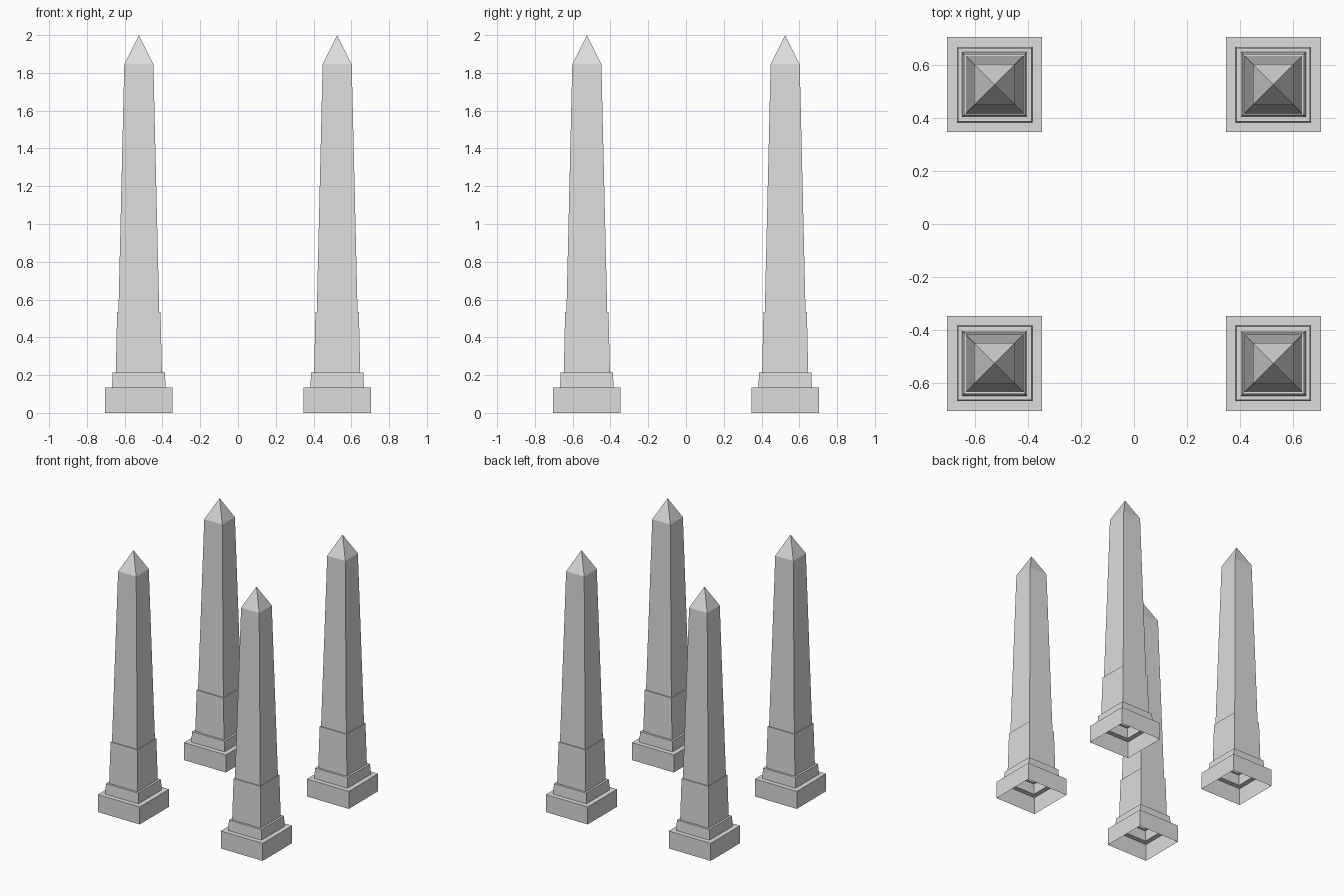
import bpy
import bmesh

cube = bpy.data.objects.get("Cube")
if cube:
    bpy.data.objects.remove(cube, do_unlink=True)

# Pale grey stone
stone = bpy.data.materials.new("grey_stone")
stone.use_nodes = True
color = (0.72, 0.72, 0.72, 1)
stone.diffuse_color = color
stone.node_tree.nodes["Principled BSDF"].inputs["Base Color"].default_value = color

CENTRE = 0.525  # distance of each obelisk from the middle, along x and y

# Each part: (half width, height) of its square rings, bottom to top.
# The last ring closes the ledge against the part above; the underside is open.
PARTS = {
    "base": [(0.179, 0), (0.179, 0.135), (0.142, 0.135)],
    "plinth": [(0.142, 0.135), (0.138, 0.215), (0.122, 0.215)],
    "pedestal": [(0.122, 0.215), (0.115, 0.533), (0.108, 0.533)],
    "shaft": [(0.108, 0.533), (0.077, 1.846)],
    "pyramid_cap": [(0.077, 1.846), (0, 2)],
}


def square_loft(name, rings):
    """Join square rings with flat faces; a zero-width ring is an apex."""
    bm = bmesh.new()
    loops = []
    for half, z in rings:
        corners = [(-1, -1), (1, -1), (1, 1), (-1, 1)] if half else [(0, 0)]
        loops.append([bm.verts.new((half * x, half * y, z)) for x, y in corners])
    for low, high in zip(loops, loops[1:]):
        for i in range(4):
            j = (i + 1) % 4
            if len(high) == 1:
                bm.faces.new((low[i], low[j], high[0]))
            else:
                bm.faces.new((low[i], low[j], high[j], high[i]))
    mesh = bpy.data.meshes.new(name)
    bm.to_mesh(mesh)
    bm.free()
    mesh.materials.append(stone)
    return mesh


# Four matching obelisks at the corners of a square
meshes = {name: square_loft(name, rings) for name, rings in PARTS.items()}
for side, sx in (("left", 1), ("right", -1)):
    for end, sy in (("front", -1), ("back", 1)):
        for name, mesh in meshes.items():
            part = bpy.data.objects.new(f"{end}_{side}_{name}", mesh)
            part.location = (sx * CENTRE, sy * CENTRE, 0)
            bpy.context.collection.objects.link(part)
